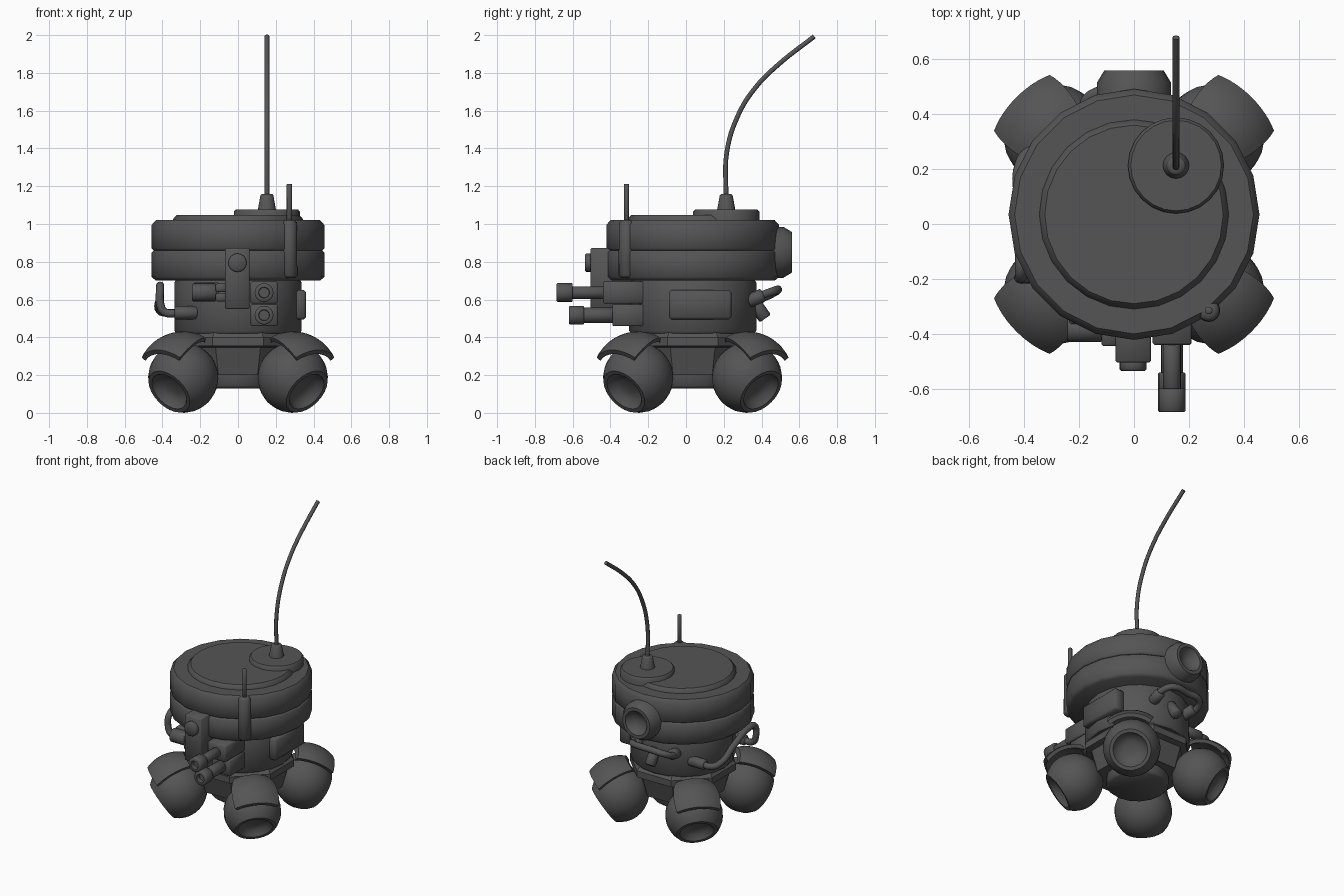
import bpy, bmesh
from math import sin, cos, pi, radians, sqrt
from mathutils import Vector, Matrix

if "Cube" in bpy.data.objects:
    bpy.data.objects.remove(bpy.data.objects["Cube"])

CY = 0.035  # y of the robot's main axis
DARK = bpy.data.materials.new("dark_grey")
DARK.diffuse_color = (.09, .09, .09, 1)
DARK.use_nodes = True
DARK.node_tree.nodes["Principled BSDF"].inputs["Base Color"].default_value = DARK.diffuse_color


def finish(bm, name, mat=None, angle=48):
    bmesh.ops.remove_doubles(bm, verts=bm.verts, dist=1e-5)
    bmesh.ops.recalc_face_normals(bm, faces=bm.faces)
    me = bpy.data.meshes.new(name)
    bm.to_mesh(me)
    bm.free()
    if mat:
        me.transform(mat)
    me.materials.append(DARK)
    ob = bpy.data.objects.new(name, me)
    bpy.context.collection.objects.link(ob)
    activate(ob)
    bpy.ops.object.shade_smooth_by_angle(angle=radians(angle))
    return ob


def activate(ob):
    bpy.ops.object.select_all(action='DESELECT')
    ob.select_set(True)
    bpy.context.view_layer.objects.active = ob


def frame(loc, axis, up=(0, 0, 1)):
    """Matrix with local z along axis and local x as close to up as possible."""
    a = Vector(axis).normalized()
    u = Vector(up)
    if abs(a.dot(u)) > 0.99:
        u = Vector((1, 0, 0))
    u = (u - a * u.dot(a)).normalized()
    m = Matrix((u, a.cross(u), a)).transposed().to_4x4()
    m.translation = Vector(loc)
    return m


def lathe(name, profile, segs, mat, span=None, offset=0.0, angle=48):
    """Revolve (radius, height) points round local z; span = half angle of a closed partial sweep."""
    bm = bmesh.new()
    full = span is None
    angs = [offset + 2 * pi * i / segs for i in range(segs)] if full else \
           [-span + 2 * span * i / segs for i in range(segs + 1)]
    rings = [[bm.verts.new((r * cos(a), r * sin(a), h)) for r, h in profile] for a in angs]
    n = len(profile)
    for i in range(segs):
        A, B = rings[i], rings[(i + 1) % len(rings)]
        for j in range(n - 1 if full else n):
            k = (j + 1) % n
            bm.faces.new((A[j], A[k], B[k], B[j]))
    if full:
        bmesh.ops.dissolve_degenerate(bm, dist=1e-5, edges=bm.edges)
    else:
        bm.faces.new(rings[0])
        bm.faces.new(rings[-1])
    return finish(bm, name, mat, angle)


def rod(name, p, q, r1, r2=None, segs=16, bevel=0.006):
    p, q = Vector(p), Vector(q)
    h = (q - p).length
    r2 = r1 if r2 is None else r2
    return lathe(name, [(0, 0), (r1 - bevel, 0), (r1, bevel), (r2, h - bevel), (r2 - bevel, h), (0, h)],
                 segs, frame(p, q - p))


def box(name, lo, hi, bevel=0.007):
    lo, hi = Vector(lo), Vector(hi)
    bm = bmesh.new()
    bmesh.ops.create_cube(bm, size=1)
    for v in bm.verts:
        v.co = (lo + hi) / 2 + v.co * (hi - lo)
    bmesh.ops.bevel(bm, geom=bm.edges[:], offset=bevel, segments=1, affect='EDGES')
    return finish(bm, name)


def tube(name, pts, r, res=6):
    cu = bpy.data.curves.new(name, 'CURVE')
    cu.dimensions = '3D'
    cu.bevel_depth, cu.bevel_resolution, cu.resolution_u = r, 3, res
    cu.use_fill_caps = True
    cu.materials.append(DARK)
    sp = cu.splines.new('BEZIER')
    sp.bezier_points.add(len(pts) - 1)
    for b, p in zip(sp.bezier_points, pts):
        b.co = p
        b.handle_left_type = b.handle_right_type = 'AUTO'
    ob = bpy.data.objects.new(name, cu)
    bpy.context.collection.objects.link(ob)
    activate(ob)
    bpy.ops.object.convert(target='MESH')
    bpy.ops.object.shade_smooth_by_angle(angle=radians(50))


mid = Matrix.Translation((0, CY, 0))

# Head: two stacked drums with a seam, lid and antenna base
lathe("head_lower", [(0, .70), (.435, .70), (.457, .72), (.457, .85), (.447, .86), (0, .86)], 20, mid)
lathe("head_upper", [(0, .86), (.447, .86), (.457, .87), (.457, .995), (.435, 1.02), (0, 1.02)], 20, mid)
lathe("head_lid", [(0, 1.01), (.345, 1.01), (.345, 1.025), (.325, 1.048), (0, 1.048)], 24, mid)
AX, AY = .153, .213
lathe("antenna_base", [(0, 1.0), (.175, 1.0), (.175, 1.065), (.165, 1.077), (0, 1.077)], 24,
      Matrix.Translation((AX, AY, 0)))
rod("antenna_socket", (AX, AY, 1.07), (AX, AY, 1.158), .048, .034)
tube("antenna", [(AX, y, z) for y, z in ((.212, 1.14), (.216, 1.38), (.278, 1.58), (.37, 1.725),
                                         (.49, 1.845), (.679, 1.993))], .013)

# Short aerial on the head's front right
rod("aerial_holder", (.272, -.315, .715), (.272, -.315, 1.02), .042, .04, bevel=.014)
rod("aerial", (.272, -.315, 1.0), (.272, -.315, 1.213), .014, segs=10, bevel=.003)

# Rear lens, dished
lathe("rear_lens", [(0, -.1), (.135, -.1), (.135, .02), (.108, .065), (.085, .065), (.06, .03), (0, .012)],
      20, frame((0, .495, .85), (0, 1, 0)))

# Body and base
lathe("body", [(0, .42), (.325, .42), (.337, .435), (.337, .69), (.325, .71), (0, .71)], 20, mid)
lathe("base_plate", [(0, .20), (.27, .20), (.31, .345), (.35, .355), (.35, .40), (.32, .435), (0, .435)],
      8, mid, offset=pi / 8, angle=20)
lathe("base_hub", [(0, .13), (.185, .13), (.20, .145), (.20, .22), (0, .22)], 16, mid)

# Ball wheels with dished faces, and their fenders
R, TILT = .186, radians(35)
face_r = .135
t_face = sqrt(R * R - face_r * face_r)
ball = [(R * sin(a), -R * cos(a)) for a in [(pi - .806) * i / 12 for i in range(13)]]
ball += [(.112, t_face), (.09, t_face - .035), (.045, t_face - .05), (0, t_face - .05)]


def shell(r, t0, t1, n=8):
    return [(sqrt(r * r - t * t), t) for t in [t0 + (t1 - t0) * i / n for i in range(n + 1)]]


for sx, xn in ((1, "right"), (-1, "left")):
    for sy, yn in ((1, "back"), (-1, "front")):
        axis = (sx * cos(TILT) * .7071, sy * cos(TILT) * .7071, -sin(TILT))
        m = frame((sx * .29, CY + sy * .288, R), axis)
        lathe(f"wheel_{yn}_{xn}", ball, 24, m)
        lathe(f"fender_{yn}_{xn}", shell(.245, .076, -.17) + shell(.22, -.17, .076), 12, m, span=radians(38))

# Front sensor column
box("sensor_column", (-.068, -.505, .55), (.062, -.28, .873))
rod("sensor_button", (-.003, -.49, .795), (-.003, -.535, .795), .049)

# Twin guns
for n, z, yb, ym, ye, rb in (("upper", .637, -.44, -.60, -.685, .033), ("lower", .517, -.39, -.54, -.62, .04)):
    box(f"gun_block_{n}", (.067, yb, z - .058), (.21, -.22, z + .058))
    rod(f"gun_barrel_{n}", (.138, yb + .01, z), (.138, ym - .01, z), rb, bevel=.002)
    lathe(f"gun_muzzle_{n}", [(0, 0), (.045, 0), (.05, .005), (.05, ym - ye - .005), (.045, ym - ye),
                              (.029, ym - ye), (.027, ym - ye - .03), (0, ym - ye - .03)],
          16, frame((.138, ym, z), (0, -1, 0)))

# Front left canister
rod("canister", (-.243, -.383, .637), (-.115, -.383, .637), .047)
for z in (.612, .662):
    box("canister_nut", (-.118, -.445, z - .022), (-.062, -.35, z + .022))
box("canister_mount", (-.235, -.365, .60), (-.1, -.2, .69))

# Right side hatch
box("side_hatch", (.28, -.09, .495), (.36, .24, .65), .012)

# Left side pipe with end fittings
LX = -.412
tube("side_pipe", [(-.30, .26, .53), (-.38, .26, .53), (LX, .22, .54), (LX, .05, .61), (LX, -.11, .67),
                   (LX, -.18, .66), (LX, -.195, .58), (-.39, -.195, .535), (-.30, -.195, .53)], .022)
for y in (-.195, .26):
    rod("side_pipe_fitting", (-.335, y, .53), (-.215, y, .53), .035)

# Rear pipe and stub
tube("rear_pipe", [(.12, .34, .60), (.12, .42, .63), (.08, .475, .65), (-.05, .48, .648),
                   (-.15, .47, .64), (-.18, .42, .615), (-.15, .32, .585)], .022)
rod("rear_pipe_fitting", (-.14, .29, .58), (-.168, .40, .612), .036)
rod("rear_pipe_fitting", (.12, .33, .59), (.12, .41, .625), .036)
rod("rear_stub", (-.01, .35, .60), (-.01, .42, .50), .036)
